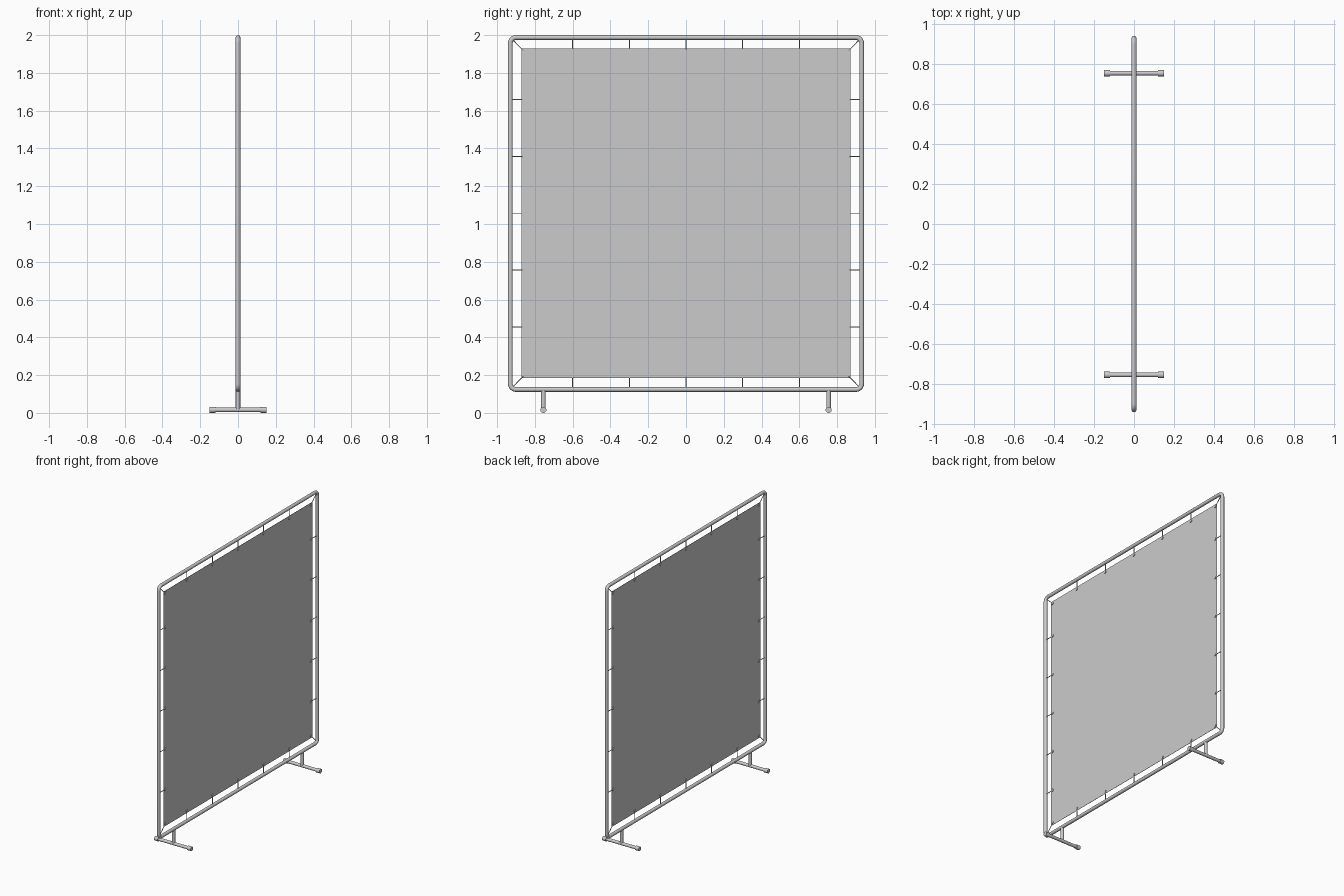
import bpy, math
from mathutils import Vector

if "Cube" in bpy.data.objects:
    bpy.data.objects.remove(bpy.data.objects["Cube"])

R = 0.0125                 # tube radius
HY, ZB, ZT = 0.93, 0.124, 1.9875   # frame centre lines
SY, SB, ST = 0.872, 0.184, 1.929   # sheet edges


def smooth(ob):
    bpy.ops.object.select_all(action='DESELECT')
    ob.select_set(True)
    bpy.context.view_layer.objects.active = ob
    bpy.ops.object.shade_smooth_by_angle(angle=math.radians(40))


def rod(name, a, b, r, sides=20):
    a, b = Vector(a), Vector(b)
    d = b - a
    bpy.ops.mesh.primitive_cylinder_add(vertices=sides, radius=r, depth=d.length, location=(a + b) / 2)
    ob = bpy.context.object
    ob.name = name
    ob.rotation_euler = d.to_track_quat('Z', 'Y').to_euler()
    smooth(ob)
    return ob


# Tubular frame with rounded corners
cr = 0.03
pts = []
for cy, cz, start in ((HY - cr, ZT - cr, 0), (-HY + cr, ZT - cr, 90),
                      (-HY + cr, ZB + cr, 180), (HY - cr, ZB + cr, 270)):
    for i in range(9):
        t = math.radians(start + i * 90 / 8)
        pts.append((0, cy + cr * math.cos(t), cz + cr * math.sin(t)))
cu = bpy.data.curves.new("frame", 'CURVE')
cu.dimensions = '3D'
cu.bevel_depth = R
cu.bevel_resolution = 4
sp = cu.splines.new('POLY')
sp.points.add(len(pts) - 1)
for p, co in zip(sp.points, pts):
    p.co = (*co, 1)
sp.use_cyclic_u = True
frame = bpy.data.objects.new("frame", cu)
bpy.context.collection.objects.link(frame)
bpy.ops.object.select_all(action='DESELECT')
frame.select_set(True)
bpy.context.view_layer.objects.active = frame
bpy.ops.object.convert(target='MESH')
smooth(bpy.context.object)

# Stretched sheet
bpy.ops.mesh.primitive_cube_add(size=1, location=(0, 0, (SB + ST) / 2))
sheet = bpy.context.object
sheet.name = "sheet"
sheet.scale = (0.002, 2 * SY, ST - SB)

# Feet: upright, crossbar and end caps
for s in (-1, 1):
    y = 0.755 * s
    rod("foot_upright", (0, y, 0.016), (0, y, ZB), 0.012)
    rod("foot_bar", (-0.148, y, 0.016), (0.148, y, 0.016), 0.0115)
    for e in (-1, 1):
        rod("foot_cap", (0.12 * e, y, 0.016), (0.15 * e, y, 0.016), 0.016)


# Eyelets with cords tied to the frame
def tie(y, z, fy, fz):
    rod("eyelet", (-0.006, y, z), (0.006, y, z), 0.010, 12)
    rod("cord", (0, y, z), (0, fy, fz), 0.0025, 8)


EY, EB, ET = 0.855, 0.201, 1.912
for z, fz in ((EB, ZB), (ET, ZT)):
    for i in range(-2, 3):
        tie(0.3 * i, z, 0.3 * i, fz)
    for s in (-1, 1):
        tie(EY * s, z, (HY - 0.009) * s, fz + (0.009 if fz == ZB else -0.009))
for s in (-1, 1):
    for i in range(-2, 3):
        z = 1.057 + 0.301 * i
        tie(EY * s, z, HY * s, z)
